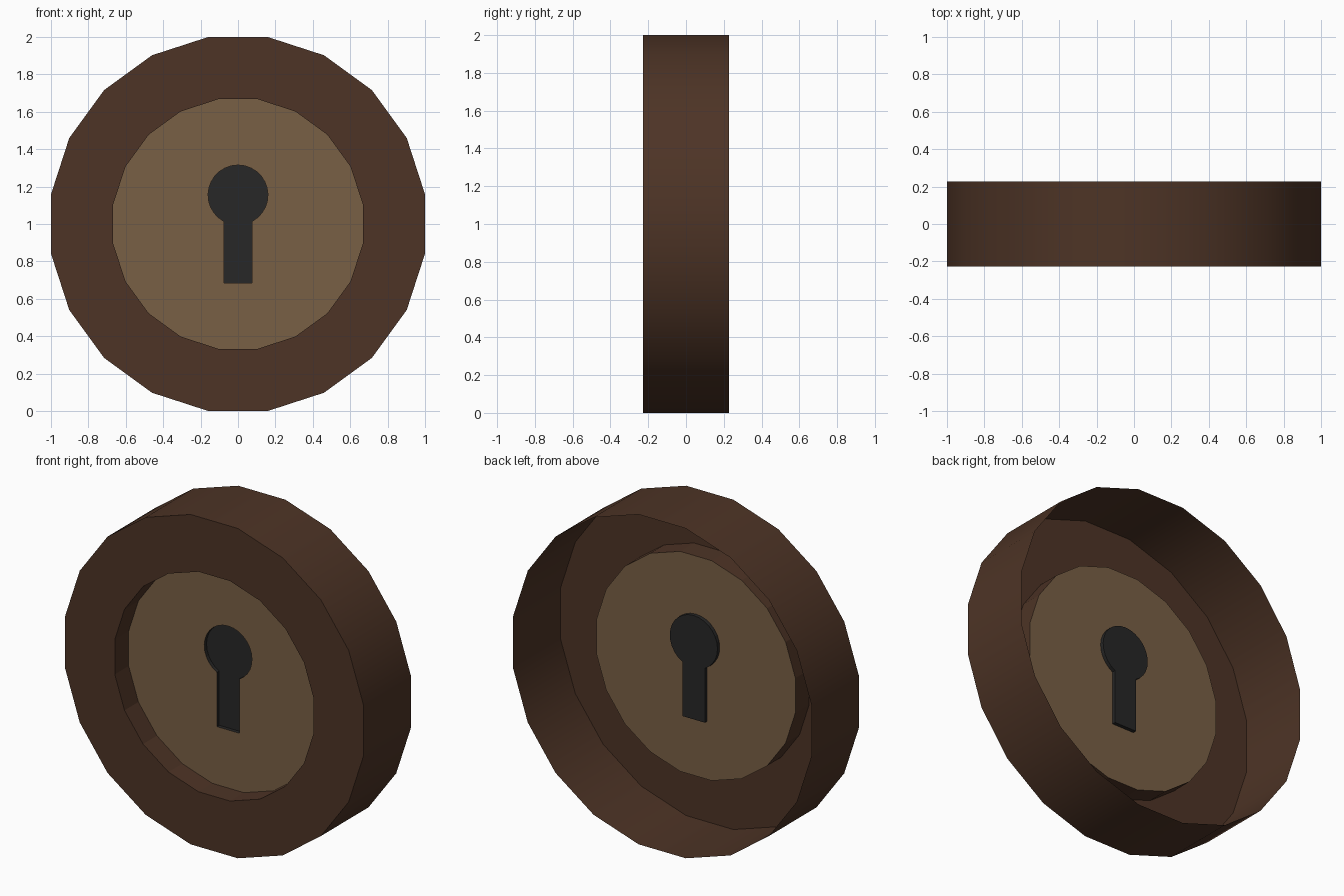
import bpy, bmesh, math

if "Cube" in bpy.data.objects:
    bpy.data.objects.remove(bpy.data.objects["Cube"])

SIDES = 20
R_OUT = 1.0 / math.cos(math.pi / SIDES)
R_IN = 0.667 / math.cos(math.pi / SIDES)
FRONT, BACK, PANEL_Y, POCKET_Y = -0.228, 0.228, -0.095, -0.073


def material(name, rgb):
    m = bpy.data.materials.new(name)
    m.diffuse_color = (*rgb, 1)
    m.use_nodes = True
    m.node_tree.nodes["Principled BSDF"].inputs["Base Color"].default_value = m.diffuse_color
    return m


def finish(bm, name, mat):
    mesh = bpy.data.meshes.new(name)
    bm.to_mesh(mesh)
    bm.free()
    mesh.materials.append(mat)
    obj = bpy.data.objects.new(name, mesh)
    bpy.context.collection.objects.link(obj)


def polygon(r):
    angles = [2 * math.pi * (i + 0.5) / SIDES for i in range(SIDES)]
    return [(r * math.cos(a), 1 + r * math.sin(a)) for a in angles]


def loop(bm, pts, y):
    return [bm.verts.new((x, y, z)) for x, z in pts]


def bridge(bm, a, b, smooth=False):
    n = len(a)
    for i in range(n):
        j = (i + 1) % n
        bm.faces.new((b[i], a[i], a[j], b[j])).smooth = smooth


def keyhole_outline(r=0.16, cz=1.155, half=0.075, bottom=0.685, steps=24):
    start = -math.acos(half / r)
    sweep = math.pi - 2 * start
    pts = []
    for i in range(steps + 1):
        a = start + sweep * i / steps
        pts.append((r * math.cos(a), cz + r * math.sin(a)))
    return pts + [(-half, bottom), (half, bottom)]


wood = material("dark_wood", (0.075, 0.034, 0.019))
tan = material("tan_plate", (0.19, 0.115, 0.06))
black = material("keyhole_black", (0.02, 0.02, 0.02))

# Rim: outer wall, front ring and recess wall, open at the back
bm = bmesh.new()
back = loop(bm, polygon(R_OUT), BACK)
front = loop(bm, polygon(R_OUT), FRONT)
inner = loop(bm, polygon(R_IN), FRONT)
deep = loop(bm, polygon(R_IN), PANEL_Y)
bridge(bm, back, front, smooth=True)
bridge(bm, front, inner)
bridge(bm, inner, deep)
finish(bm, "rim", wood)

# Recessed plate with a keyhole opening
bm = bmesh.new()
edges = []
for pts in (polygon(R_IN), keyhole_outline()):
    vs = loop(bm, pts, PANEL_Y)
    edges += [bm.edges.new((vs[i - 1], vs[i])) for i in range(len(vs))]
bmesh.ops.triangle_fill(bm, edges=edges, use_beauty=True, normal=(0, -1, 0))
bm.normal_update()
for f in bm.faces:
    if f.normal.y > 0:
        f.normal_flip()
finish(bm, "face_plate", tan)

# Shallow keyhole pocket
bm = bmesh.new()
mouth = loop(bm, keyhole_outline(), PANEL_Y)
floor = loop(bm, keyhole_outline(), POCKET_Y)
bridge(bm, mouth, floor)
bm.faces.new(floor)
finish(bm, "keyhole", black)
